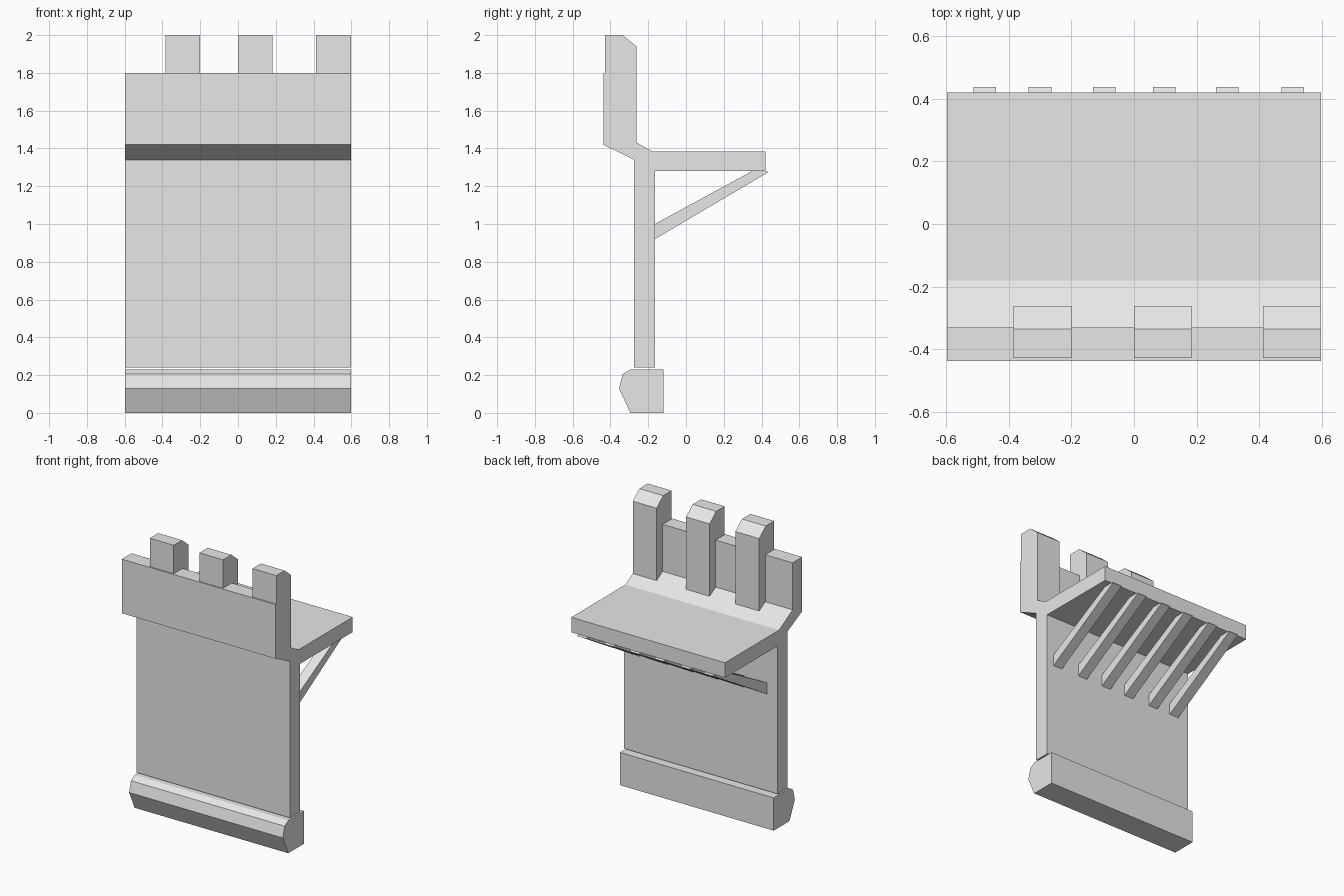
import bpy
import bmesh

cube = bpy.data.objects.get("Cube")
if cube:
    bpy.data.objects.remove(cube, do_unlink=True)

# Single plain stone colour
stone = bpy.data.materials.new("light_grey_stone")
stone.use_nodes = True
colour = (0.8, 0.8, 0.8, 1.0)
stone.diffuse_color = colour
stone.node_tree.nodes["Principled BSDF"].inputs["Base Color"].default_value = colour


def extrude_profile(name, profile, x_min, x_max):
    """Sweep a (y, z) outline along x into a closed solid."""
    bm = bmesh.new()
    face = bm.faces.new([bm.verts.new((x_min, y, z)) for y, z in profile])
    swept = bmesh.ops.extrude_face_region(bm, geom=[face])["geom"]
    verts = [v for v in swept if isinstance(v, bmesh.types.BMVert)]
    bmesh.ops.translate(bm, verts=verts, vec=(x_max - x_min, 0, 0))
    bmesh.ops.recalc_face_normals(bm, faces=bm.faces)
    mesh = bpy.data.meshes.new(name)
    bm.to_mesh(mesh)
    bm.free()
    mesh.materials.append(stone)
    obj = bpy.data.objects.new(name, mesh)
    bpy.context.collection.objects.link(obj)
    return obj


HALF = 0.597

# Footing beam with a bevelled front
footing = [(-0.12, 0), (-0.12, 0.23), (-0.295, 0.23),
           (-0.335, 0.205), (-0.355, 0.13), (-0.295, 0)]
extrude_profile("footing", footing, -HALF, HALF)

# Wall, rear walkway and overhanging parapet in one section
section = [(-0.275, 0.24), (-0.165, 0.24), (-0.165, 1.28), (0.42, 1.28),
           (0.42, 1.385), (-0.18, 1.385), (-0.33, 1.47), (-0.33, 1.8),
           (-0.437, 1.8), (-0.437, 1.42), (-0.275, 1.34)]
extrude_profile("wall_and_walkway", section, -HALF, HALF)

# Merlons wrapping over the back of the parapet
merlon = [(-0.428, 1.8), (-0.428, 2), (-0.335, 2), (-0.262, 1.94),
          (-0.262, 1.43), (-0.33, 1.47), (-0.33, 1.8)]
for i, (left, right) in enumerate([(-0.385, -0.2), (0, 0.183), (0.412, HALF)]):
    extrude_profile(f"merlon_{i + 1}", merlon, left, right)

# Diagonal struts under the walkway
strut = [(-0.165, 0.92), (-0.165, 1.0), (0.35, 1.28), (0.42, 1.28), (0.437, 1.275)]
for i, x in enumerate([-0.477, -0.3, -0.095, 0.097, 0.297, 0.507]):
    extrude_profile(f"strut_{i + 1}", strut, x - 0.036, x + 0.036)
